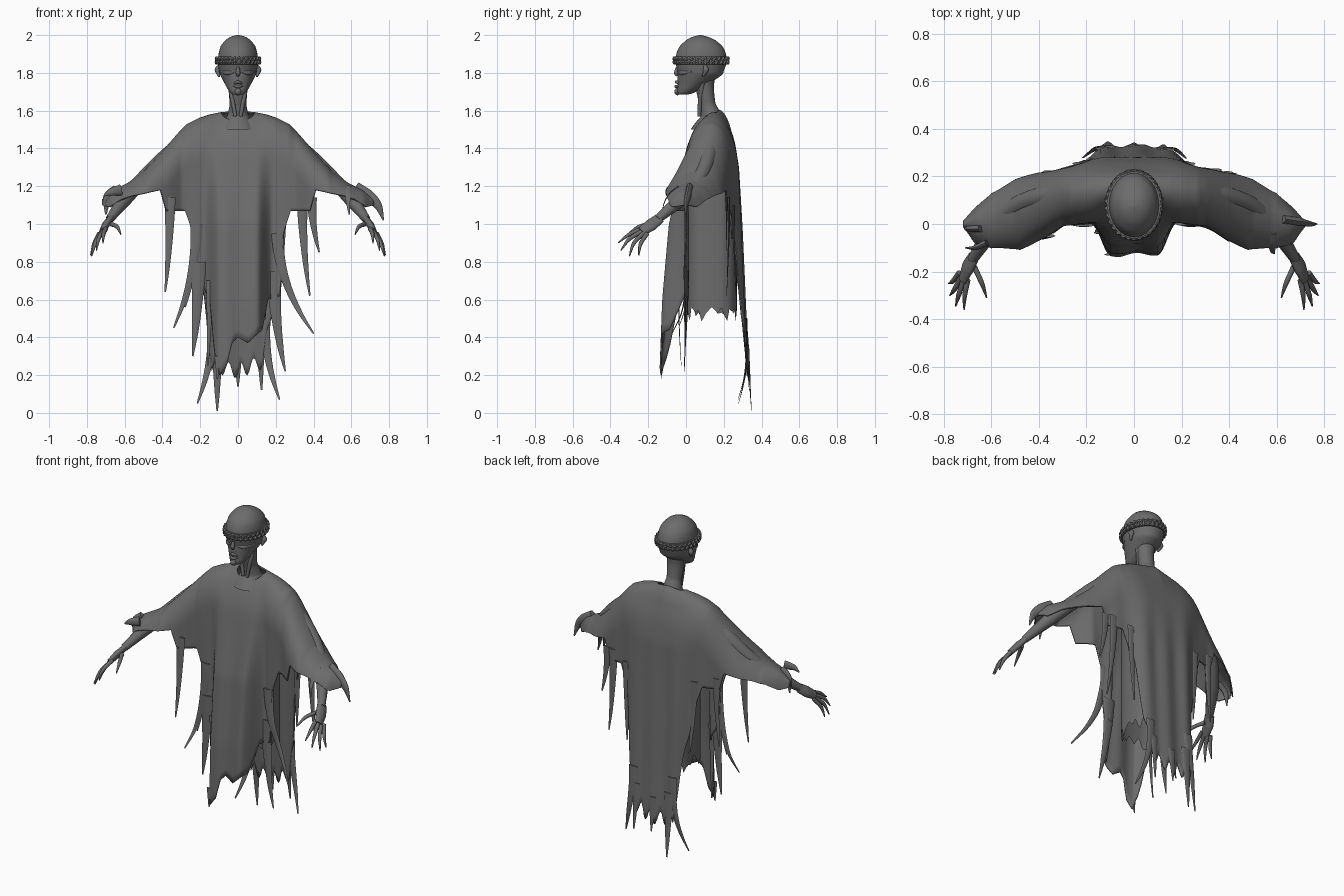
import bpy, bmesh, math
from mathutils import Vector

cube = bpy.data.objects.get("Cube")
if cube:
    bpy.data.objects.remove(cube, do_unlink=True)


def material(name, value):
    m = bpy.data.materials.new(name)
    m.use_nodes = True
    col = (value, value, value, 1)
    m.diffuse_color = col
    m.node_tree.nodes["Principled BSDF"].inputs["Base Color"].default_value = col
    return m


GREY = material("ash_grey", .15)


def finish(name, bm):
    bmesh.ops.recalc_face_normals(bm, faces=bm.faces)
    me = bpy.data.meshes.new(name)
    bm.to_mesh(me)
    bm.free()
    ob = bpy.data.objects.new(name, me)
    bpy.context.collection.objects.link(ob)
    me.materials.append(GREY)
    bpy.ops.object.select_all(action='DESELECT')
    ob.select_set(True)
    bpy.context.view_layer.objects.active = ob
    bpy.ops.object.shade_smooth_by_angle(angle=math.radians(60))
    return ob


def loft(name, rings, cap=True):
    bm = bmesh.new()
    vs = [[bm.verts.new(p) for p in r] for r in rings]
    count = len(rings[0])
    for a, b in zip(vs, vs[1:]):
        for i in range(count):
            j = (i + 1) % count
            bm.faces.new((a[i], a[j], b[j], b[i]))
    if cap:
        bm.faces.new(vs[0])
        bm.faces.new(vs[-1])
    return finish(name, bm)


def table(pts, x):
    """Linear lookup in a list of (key, value) pairs."""
    if x <= pts[0][0]:
        return pts[0][1]
    for (a, u), (b, v) in zip(pts, pts[1:]):
        if x <= b:
            return u + (v - u) * (x - a) / (b - a)
    return pts[-1][1]


def smooth(a, b, x):
    t = min(1, max(0, (x - a) / (b - a)))
    return t * t * (3 - 2 * t)


def spline(pts, steps=6):
    """Smooth path through the points (any dimension)."""
    pts = [Vector(p) for p in pts]
    ext = [pts[0] * 2 - pts[1]] + pts + [pts[-1] * 2 - pts[-2]]
    out = []
    for before, start, end, after in zip(ext, ext[1:], ext[2:], ext[3:]):
        for k in range(steps):
            t = k / steps
            out.append(start + (end - before) * t / 2
                       + (before - start * 2.5 + end * 2 - after / 2) * t * t
                       + (start * 3 - before - end * 3 + after) * t ** 3 / 2)
    return out + [pts[-1]]


def sweep(name, pts, radii, flat=1.0, sides=10):
    """Tapered tube along a path; flat scales its depth."""
    path = spline(pts)
    last = len(path) - 1
    rings = []
    for i, p in enumerate(path):
        tan = (path[min(i + 1, last)] - path[max(i - 1, 0)]).normalized()
        side = tan.cross(Vector((0, 1, 0))).normalized()
        up = side.cross(tan)
        r = table(list(enumerate(radii)), i / last * (len(radii) - 1))
        rings.append([p + r * (math.cos(a) * side + flat * math.sin(a) * up)
                      for a in (math.tau * k / sides for k in range(sides))])
    return loft(name, rings)


def ellipse(z, w, front, back, sides=40, power=1.0):
    mid, depth = (front + back) / 2, (back - front) / 2
    ring = []
    for k in range(sides):
        s, c = math.sin(math.tau * k / sides), math.cos(math.tau * k / sides)
        ring.append((w * math.copysign(abs(s) ** power, s), mid - depth * math.copysign(abs(c) ** power, c), z))
    return ring


# Robe profiles: shoulder ridge, front and back depths, hems
RIDGE = [(0, 1.61), (.15, 1.58), (.21, 1.56), (.27, 1.53), (.31, 1.49), (.42, 1.365), (.5, 1.28),
         (.58, 1.22), (.66, 1.18), (.72, 1.13)]
RIDGE_Y = [(0, .16), (.3, .13), (.5, .06), (.72, 0)]
ARM_FRONT = [(.15, .01), (.3, -.01), (.48, -.12), (.6, -.125), (.67, -.09), (.72, -.02)]
ARM_BACK = [(0, .28), (.2, .25), (.5, .2), (.6, .145), (.72, .02)]
PANEL = [(.2, -.135), (.6, -.12), (1, -.085), (1.35, -.01), (1.55, .04)]
BACK = [(0, .345), (.5, .315), (1.3, .28), (1.5, .25)]
WING_HEM = [(.24, .95), (.28, 1.07), (.38, 1.07), (.41, 1.18), (.56, 1.15), (.62, 1.13), (.68, 1.09), (.72, 1.1)]
FRONT_HEM = [(-.24, .95), (-.23, .74), (-.15, .6), (-.125, .3), (-.1, .2), (-.06, .25), (-.03, .37),
             (0, .4), (.05, .37), (.13, .44), (.16, .6), (.225, .62), (.24, .95)]
BACK_HEM = [(-.23, .95), (-.17, .5), (-.14, .25), (0, .22), (.13, .27), (.18, .55), (.23, .95)]


def hem(x, front):
    if abs(x) > .24:
        return table(WING_HEM, abs(x))
    return table(FRONT_HEM, x) if front else table(BACK_HEM, x) + .04 * math.sin(x * 95)


def cloth_y(x, z, front):
    ax = abs(x)
    if front:
        k = smooth(.1, .19, ax)
        y = table(PANEL, z) * (1 - k) + table(ARM_FRONT, ax) * k
    else:
        k = smooth(.1, .3, ax)
        y = table(BACK, z) * (1 - k) + table(ARM_BACK, ax) * k
    y += .006 * math.sin(x * 42 + 1) * smooth(1.4, .9, z) * smooth(.45, .35, ax)
    drop = (table(RIDGE, ax) - z) / (.22 - .1 * smooth(.4, .72, ax))
    bulge = math.sqrt(1 - (1 - min(1, max(0, drop))) ** 2)
    ridge = table(RIDGE_Y, ax)
    return ridge + (y - ridge) * bulge


# Robe: every column hangs from the ridge to a front and a back hem
bm = bmesh.new()
COLS, ROWS = 144, 44
grid = []
for i in range(COLS + 1):
    x = 1.44 * (i / COLS - .5)
    neck = math.sqrt(max(0, 1 - (x / .085) ** 2))
    col = []
    for front, dip in ((True, .055), (False, .004)):
        top = table(RIDGE, abs(x)) - dip * neck
        line = [top + (hem(x, front) - top) * (j / ROWS) ** 1.7 for j in range(ROWS + 1)]
        col.append([bm.verts.new((x, cloth_y(x, z, front), z)) for z in line])
    grid.append(col)
for a, b in zip(grid, grid[1:]):
    for s in range(2):
        for j in range(ROWS):
            bm.faces.new((a[s][j], b[s][j], b[s][j + 1], a[s][j + 1]))
bmesh.ops.remove_doubles(bm, verts=bm.verts, dist=.0004)
robe = finish("robe", bm)
mod = robe.modifiers.new("thickness", 'SOLIDIFY')
mod.thickness = .008


# Tatters hang straight, then curl towards their tip; they follow the cloth
def tatters(name, front, specs):
    for x, z, tip_x, tip_z, width in specs:
        path = []
        for k in range(6):
            t = k / 5
            px, pz = x + (tip_x - x) * t * t, z + (tip_z - z) * t
            path.append((px, cloth_y(px, pz, front), pz))
        sweep(name, path, (width, width * .8, width * .6, width * .4, .004), .22)


tatters("front_tatter", True, [
    (-.36, 1.14, -.385, .64, .03), (-.22, 1, -.34, .45, .032), (-.21, .8, -.24, .3, .042),
    (-.23, .9, -.28, .56, .02), (-.15, .7, -.16, .25, .02), (.19, .75, .25, .22, .042),
    (.21, .95, .4, .42, .034), (-.105, .3, -.11, .18, .02), (.58, 1.2, .59, 1.05, .02)])
tatters("back_tatter", False, [
    (.34, 1.14, .38, .62, .03), (.39, 1.14, .43, .85, .028), (-.36, 1.14, -.38, .72, .026),
    (-.13, .5, -.215, .05, .032), (-.11, .4, -.11, .01, .034), (0, .35, 0, .14, .026),
    (.12, .4, .125, .12, .026), (.14, .5, .22, .07, .032), (-.23, 1.1, -.21, .65, .03),
    (.23, 1.1, .22, .62, .03)])
sweep("left_sleeve_tip", [(.62, .02, 1.19), (.69, .01, 1.145), (.74, 0, 1.1), (.77, 0, 1.02)],
      (.035, .035, .022, .004), .5)
sweep("right_sleeve_tip", [(-.62, -.08, 1.18), (-.67, -.1, 1.17), (-.71, -.1, 1.15)], (.03, .02, .004), .5)
sweep("right_sleeve_tatter", [(-.64, -.02, 1.18), (-.69, -.02, 1.14), (-.7, -.02, 1.05)], (.03, .025, .004), .5)

# Inner skirt seen through the side slits
rings = [ellipse(z, .15, 0, .27, 48, .7) for z in (1.2, .9, .6)]
rings.append([(x, y, .53 + .05 * math.sin(k * 1.7) * math.cos(k * .6)) for k, (x, y, z) in enumerate(rings[-1])])
loft("inner_skirt", rings, cap=False)

# Head and neck; rings give height, half width, front and back
HEAD = [(1.685, .02, -.04, 0), (1.69, .036, -.046, .03), (1.71, .052, -.048, .07), (1.735, .066, -.045, .11),
        (1.785, .092, -.044, .185), (1.81, .1, -.045, .2), (1.87, .106, -.057, .216), (1.93, .096, -.04, .2),
        (1.96, .078, -.014, .172), (1.98, .058, .012, .143), (1.993, .034, .042, .11), (2, .006, .07, .08)]
loft("head", [ellipse(*p) for p in spline(HEAD, 3)])
sweep("neck", [(0, .1, 1.8), (0, .1, 1.72), (0, .115, 1.63), (0, .13, 1.57), (0, .13, 1.5)],
      (.06, .05, .044, .058, .11), .95, 24)
for name, front, z in (("upper_lip", -.05, 1.752), ("lower_lip", -.053, 1.727)):
    sweep(name, [(-.035, -.026, 1.737), (0, front, z), (.035, -.026, 1.737)], (.003, .009, .003))
sweep("nose", [(0, -.046, 1.83), (0, -.052, 1.8), (0, -.047, 1.783)], (.008, .013, .006))
sweep("chin", [(0, -.035, 1.715), (0, -.045, 1.7), (0, -.035, 1.688)], (.012, .018, .012))

# Woven blindfold: a band with two wavy cords
loft("blindfold", [ellipse(z, w, .052 - w, .108 + w, 64)
                   for z, w in ((1.845, .1), (1.846, .113), (1.886, .113), (1.888, .1))])
for s in (-1, 1):
    rings = []
    for k in range(181):
        a = math.tau * k / 180
        out = .003 * math.cos(a * 30) * s
        z = 1.866 + s * (.009 + .006 * math.sin(a * 30))
        rings.append([((.114 + out + .007 * math.cos(b)) * math.sin(a),
                       .08 - (.142 + out + .007 * math.cos(b)) * math.cos(a),
                       z + .008 * math.sin(b)) for b in (math.pi * q / 3 for q in range(6))])
    loft("blindfold_cord", rings, cap=False)

# Mirrored parts: arms, hands, ears, cheekbones, neck cords
FINGERS = [("thumb", (.672, -.18, 1), (.64, -.25, .985), (.62, -.31, .945)),
           ("index_finger", (.7, -.235, .975), (.712, -.3, .945), (.715, -.36, .9)),
           ("middle_finger", (.716, -.235, .96), (.738, -.3, .92), (.75, -.345, .86)),
           ("ring_finger", (.728, -.225, .95), (.755, -.275, .9), (.775, -.3, .83)),
           ("little_finger", (.735, -.205, .95), (.762, -.24, .895), (.78, -.25, .835))]
for side, s in (("left", 1), ("right", -1)):
    def limb(part, pts, radii, flat=1.0):
        sweep(f"{side}_{part}", [(s * x, y, z) for x, y, z in pts], radii, flat, 12)
    limb("arm", [(.2, .13, 1.48), (.36, .12, 1.37), (.5, .07, 1.24), (.6, -.03, 1.13), (.68, -.15, 1.025)],
         (.05, .045, .04, .038, .022))
    limb("palm", [(.675, -.14, 1.03), (.7, -.185, .995), (.72, -.235, .96)], (.017, .02, .015), 1.8)
    for name, *pts in FINGERS:
        limb(name, pts, (.012, .0105, .003))
    limb("ear", [(.1, .1, 1.84), (.108, .105, 1.815), (.1, .09, 1.78)], (.008, .016, .005))
    limb("cheekbone", [(.02, -.035, 1.805), (.055, -.018, 1.8), (.088, .03, 1.808)], (.008, .013, .006))
    limb("neck_cord", [(.05, .09, 1.76), (.03, .075, 1.66), (.014, .07, 1.57)], (.012, .011, .01))
